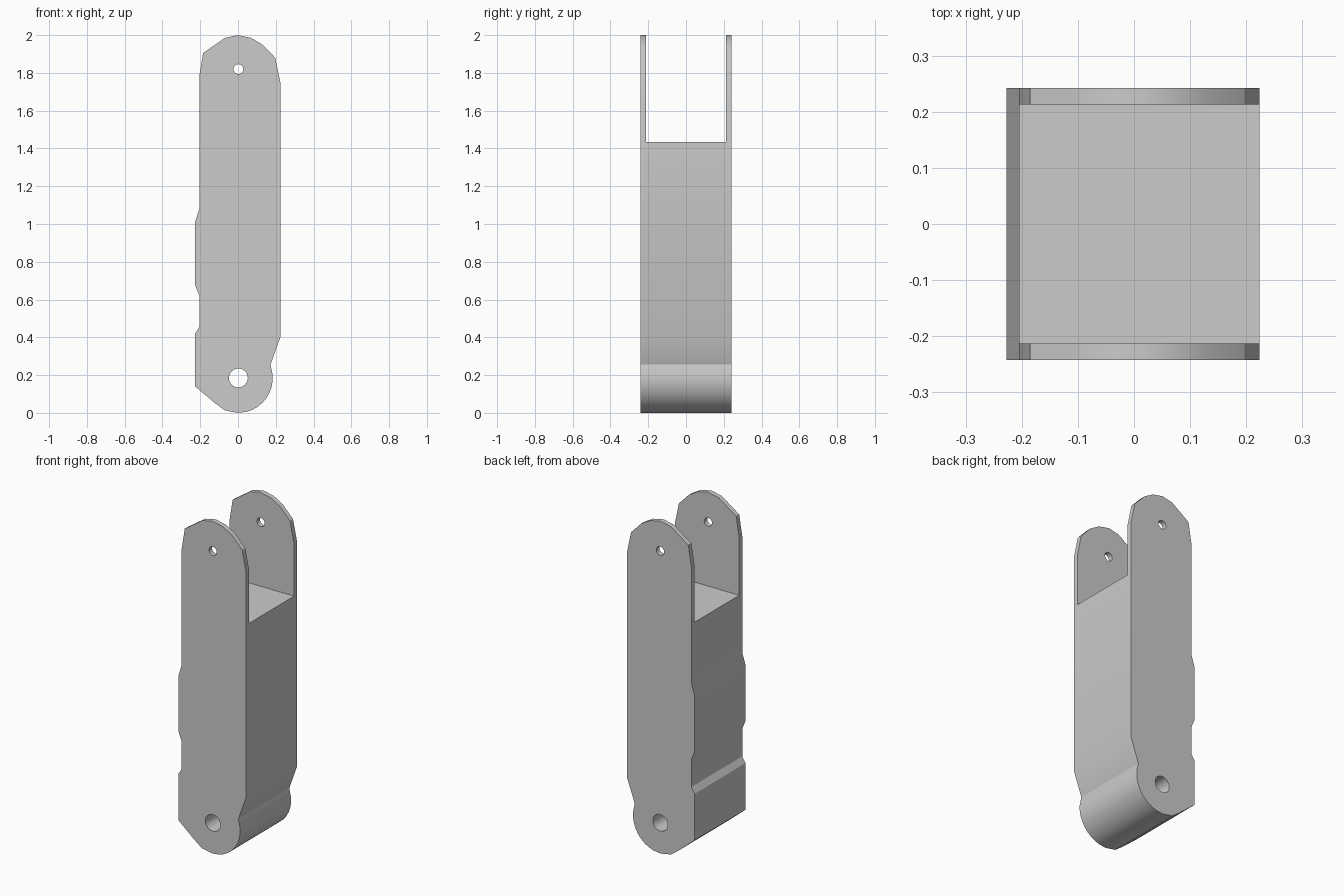
import bpy, bmesh, math
from mathutils import Matrix

if "Cube" in bpy.data.objects:
    bpy.data.objects.remove(bpy.data.objects["Cube"], do_unlink=True)

GREY = (0.6, 0.6, 0.6, 1)
HALF_DEPTH, HALF_GAP, FLOOR_Z = 0.242, 0.213, 1.435
PIVOT_Z, PIN_Z = 0.185, 1.82

grey = bpy.data.materials.new("plain_grey")
grey.use_nodes = True
grey.diffuse_color = GREY
grey.node_tree.nodes["Principled BSDF"].inputs["Base Color"].default_value = GREY


def finish(name, bm):
    bmesh.ops.recalc_face_normals(bm, faces=bm.faces)
    mesh = bpy.data.meshes.new(name)
    bm.to_mesh(mesh)
    bm.free()
    mesh.materials.append(grey)
    obj = bpy.data.objects.new(name, mesh)
    bpy.context.collection.objects.link(obj)
    return obj


def extrude_profile(name, points, half):
    bm = bmesh.new()
    front = [bm.verts.new((x, -half, z)) for x, z in points]
    back = [bm.verts.new((x, half, z)) for x, z in points]
    bm.faces.new(front)
    bm.faces.new(back[::-1])
    for i in range(len(points)):
        bm.faces.new((front[i], front[i - 1], back[i - 1], back[i]))
    return finish(name, bm)


def hole_cutter(name, z, radius):
    bm = bmesh.new()
    turn = Matrix.Translation((0.002, 0, z)) @ Matrix.Rotation(math.pi / 2, 4, "X")
    bmesh.ops.create_cone(bm, cap_ends=True, segments=24, radius1=radius,
                          radius2=radius, depth=1, matrix=turn)
    return finish(name, bm)


# Side outline: right edge, rounded foot, stepped left edge, domed top
right_edge = [(0.07, 1.985), (0.13, 1.95), (0.197, 1.88), (0.224, 1.75),
              (0.224, 0.4), (0.172, 0.255)]
foot = [(0.184 * math.cos(a), PIVOT_Z + PIVOT_Z * math.sin(a))
        for a in (math.radians(5 - 10 * i) for i in range(9))]
left_edge = [(0, 0), (-0.07, 0.013), (-0.12, 0.05), (-0.227, 0.14), (-0.227, 0.42),
             (-0.205, 0.455), (-0.205, 0.62), (-0.227, 0.675), (-0.227, 1.01),
             (-0.205, 1.08), (-0.205, 1.78), (-0.185, 1.905), (-0.12, 1.95),
             (-0.07, 1.985), (0, 2)]
arm = extrude_profile("link_arm", right_edge + foot + left_edge, HALF_DEPTH)

# Cutters for the fork opening, the pin holes and the pivot bore
fork = extrude_profile("fork_cutter", [(-1, FLOOR_Z), (1, FLOOR_Z), (1, 3), (-1, 3)], HALF_GAP)
cutters = [fork, hole_cutter("pin_cutter", PIN_Z, 0.026),
           hole_cutter("pivot_cutter", PIVOT_Z, 0.05)]

bpy.ops.object.select_all(action="DESELECT")
arm.select_set(True)
bpy.context.view_layer.objects.active = arm
for cutter in cutters:
    cut = arm.modifiers.new(cutter.name, "BOOLEAN")
    cut.operation, cut.solver, cut.object = "DIFFERENCE", "EXACT", cutter
    bpy.ops.object.modifier_apply(modifier=cut.name)
    bpy.data.objects.remove(cutter, do_unlink=True)

# Rounded walls shade smooth, corners stay sharp
bpy.ops.object.shade_smooth_by_angle(angle=math.radians(28))
